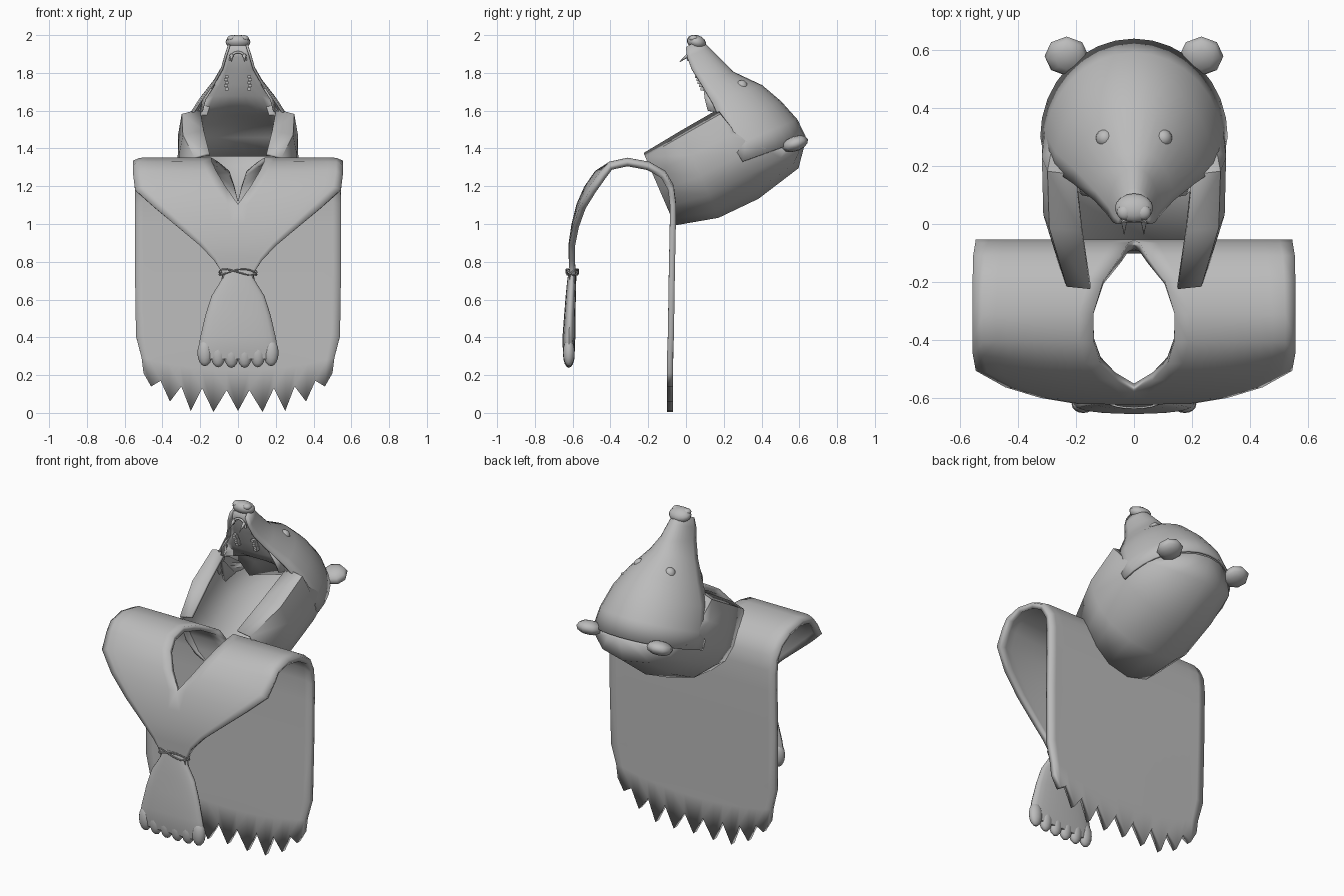
import bpy, bmesh, math
from mathutils import Vector

if "Cube" in bpy.data.objects:
    bpy.data.objects.remove(bpy.data.objects["Cube"])

grey = bpy.data.materials.new("hide grey")
grey.diffuse_color = (0.5, 0.5, 0.5, 1)
grey.use_nodes = True
grey.node_tree.nodes["Principled BSDF"].inputs["Base Color"].default_value = grey.diffuse_color


def finish(name, bm, angle=50):
    bmesh.ops.recalc_face_normals(bm, faces=bm.faces)
    me = bpy.data.meshes.new(name)
    bm.to_mesh(me)
    bm.free()
    ob = bpy.data.objects.new(name, me)
    bpy.context.collection.objects.link(ob)
    me.materials.append(grey)
    bpy.ops.object.select_all(action='DESELECT')
    bpy.context.view_layer.objects.active = ob
    ob.select_set(True)
    bpy.ops.object.shade_smooth_by_angle(angle=math.radians(angle))
    return ob


def loft(name, rows, mirror=True, thick=0.0, offset=0.0, ring=False, caps=False):
    """Skin rows of points; optionally mirror across x and thicken."""
    bm = bmesh.new()
    vs = [[bm.verts.new(p) for p in r] for r in rows]
    n = len(rows[0])
    for a, b in zip(vs, vs[1:]):
        for i in range(n if ring else n - 1):
            j = (i + 1) % n
            bm.faces.new((a[i], a[j], b[j], b[i]))
    if caps:
        bm.faces.new(vs[0])
        bm.faces.new(vs[-1])
    if mirror:
        geo = bmesh.ops.duplicate(bm, geom=bm.verts[:] + bm.edges[:] + bm.faces[:])["geom"]
        for v in geo:
            if isinstance(v, bmesh.types.BMVert):
                v.co.x *= -1
        bmesh.ops.remove_doubles(bm, verts=bm.verts, dist=0.0005)
    ob = finish(name, bm)
    if thick:
        m = ob.modifiers.new("thickness", 'SOLIDIFY')
        m.thickness, m.offset = thick, offset
    return ob


def ball(name, loc, size, tilt=0.0, seg=16, rings=8):
    bm = bmesh.new()
    bmesh.ops.create_uvsphere(bm, u_segments=seg, v_segments=rings, radius=1)
    bmesh.ops.scale(bm, vec=size, verts=bm.verts)
    ob = finish(name, bm, 60)
    ob.location, ob.rotation_euler.x = loc, tilt
    return ob


def cord(name, pts, r, cyclic=False):
    cu = bpy.data.curves.new(name, 'CURVE')
    cu.dimensions, cu.bevel_depth, cu.bevel_resolution = '3D', r, 1
    sp = cu.splines.new('POLY')
    sp.points.add(len(pts) - 1)
    for p, c in zip(sp.points, pts):
        p.co = (*c, 1)
    sp.use_cyclic_u = cyclic
    cu.materials.append(grey)
    bpy.context.collection.objects.link(bpy.data.objects.new(name, cu))


# Cape: one sheet from the ragged hem, over the shoulders, to the knot
teeth_x = [0, .06, .13, .19, .25, .30, .36, .41, .46, .50]
teeth_z = [.01, .12, .005, .13, .01, .14, .06, .17, .14, .21]
# y, z, outer half width, neck hole half width
path = [(-.08, .42, .54, 0), (-.075, .75, .545, 0), (-.07, 1.0, .545, 0), (-.07, 1.12, .545, 0),
        (-.08, 1.20, .545, .02), (-.12, 1.27, .55, .045), (-.2, 1.315, .55, .105),
        (-.31, 1.335, .55, .14), (-.4, 1.315, .55, .138), (-.47, 1.27, .55, .115),
        (-.525, 1.19, .54, .065), (-.565, 1.10, .44, 0), (-.59, 1.0, .32, 0),
        (-.605, .9, .2, 0), (-.605, .82, .125, 0), (-.6, .75, .08, 0), (-.6, .7, .085, 0)]
rows = [[(x, -.085, z) for x, z in zip(teeth_x, teeth_z)],
        [(x * 1.02, -.085, .23 + .06 * (x / .5) ** 2) for x in teeth_x]]
for y, z, w, h in path:
    row = []
    for t in (x / .5 for x in teeth_x):
        x = h + (w - h) * t
        curl = .035 * (x / .55) ** 3 if y < -.45 else 0
        row.append((x, y + curl, z - (.015 if t == 1 else 0)))
    rows.append(row)
loft("cape", rows, thick=.032)

# Gathered paw below the knot, with toes
paw = []
for z, w, t, y in [(.76, .075, .02, -.6), (.7, .09, .024, -.605), (.62, .14, .027, -.61),
                   (.52, .172, .03, -.615), (.4, .2, .034, -.62), (.33, .212, .032, -.62),
                   (.285, .205, .024, -.62)]:
    ring = []
    for i in range(24):
        a = i * math.tau / 24
        ring.append((w * math.cos(a), y + t * math.copysign(abs(math.sin(a)) ** .7, math.sin(a)), z))
    paw.append(ring)
loft("front_paw", paw, mirror=False, ring=True, caps=True)
for i in range(6):
    x = -.175 + .07 * i
    ball("toe", (x, -.62, .31 + .3 * x ** 2), (.04, .031, .072))

# Cord tied round the gather
for k, s in enumerate((1, -1)):
    pts = []
    for i in range(20):
        a = i * math.tau / 20
        pts.append((.1 * math.cos(a), -.602 + .032 * math.sin(a), .745 + s * .016 * math.sin(2 * a + k)))
    cord("tie_cord", pts, .004, True)

# Hood: open trough from the neck, closing onto the back of the skull
along = [0, .05, .28, .52, .74, .92, 1]
width = [0, .85, 1, 1, .85, .52, 0]
hood = []
for (y0, z0), (y1, z1), w0, wm in [((-.22, 1.37), (-.06, 1.0), .15, .24),
                                   ((-.02, 1.49), (.17, 1.04), .18, .305),
                                   ((.17, 1.60), (.38, 1.14), .2, .31),
                                   ((.23, 1.50), (.59, 1.30), .26, .29)]:
    hood.append([(w0 if t == 0 else w0 * (1 - f) + wm * f if t < .2 else wm * f,
                  y0 + (y1 - y0) * t, z0 + (z1 - z0) * t) for t, f in zip(along, width)])
arch = [i * math.pi / 12 for i in range(7)]
hood.append([(.3 * math.cos(a), .30 + .325 * math.sin(a), 1.345 + .095 * math.sin(a)) for a in arch])
loft("hood", hood, thick=.015)

# Head shell: arches from the nose to the crown (top, side edge, half width)
head_rows = [((.07, 1.975), (.0, 1.935), .05), ((.12, 1.93), (.005, 1.885), .066),
             ((.19, 1.86), (.03, 1.82), .085), ((.25, 1.80), (.08, 1.74), .13),
             ((.40, 1.73), (.14, 1.64), .205), ((.50, 1.645), (.185, 1.54), .27),
             ((.585, 1.55), (.25, 1.41), .308), ((.633, 1.45), (.30, 1.33), .317)]
head = []
for (yt, zt), (yb, zb), w in head_rows:
    head.append([(w * math.sin(a), yb + (yt - yb) * math.cos(a), zb + (zt - zb) * math.cos(a))
                 for a in [i * math.pi / 16 for i in range(9)]])
loft("head", head, thick=.012)

# Palate and throat lining, curving back under the skull to meet the hood
under = [(.02, 1.945, .045), (.035, 1.885, .06), (.05, 1.82, .08), (.09, 1.74, .125),
         (.11, 1.68, .17), (.16, 1.625, .2), (.26, 1.58, .22), (.38, 1.53, .24),
         (.48, 1.46, .24), (.54, 1.36, .22)]
lining = []
for y, z, w in under:
    bend = .03 if z > 1.6 else -.12
    lining.append([(w * i / 4, y + bend * (i / 4) ** 2 * (z < 1.75), z) for i in range(5)])
loft("throat", lining, thick=.008)
# Jaw skin standing at each side of the throat
loft("jaw_skin", [[(.125, .09, 1.74), (.135, .13, 1.74)], [(.175, .1, 1.66), (.185, .15, 1.66)],
                  [(.19, .115, 1.6), (.2, .17, 1.59)]], thick=.01)

# Lip: upper rim of the small open mouth
cord("lip", [(.042 * math.cos(a), .012, 1.865 + .045 * math.sin(a))
             for a in [i * math.pi / 10 for i in range(11)]], .007)

# Nose
ball("nose", (0, .055, 1.963), (.066, .052, .037), -.3)
for s in (1, -1):
    ball("nostril", (s * .032, .04, 1.982), (.026, .026, .018))
    # Eyes and ears
    ball("eye", (s * .1, .295, 1.728), (.032, .032, .034))
    ball("ear", (s * .232, .578, 1.425), (.076, .072, .04), .35, 8, 6)
    # Fangs
    bm = bmesh.new()
    bmesh.ops.create_cone(bm, cap_ends=True, segments=8, radius1=.011, radius2=.001, depth=.06)
    fang = finish("fang", bm)
    fang.location = (s * .034, -.012, 1.875)
    fang.rotation_euler = Vector((0, -.8, -.6)).to_track_quat('Z', 'Y').to_euler()
    # Back teeth
    for i in range(5):
        bm = bmesh.new()
        bmesh.ops.create_cube(bm, size=1)
        bmesh.ops.scale(bm, vec=(.02, .025, .014), verts=bm.verts)
        finish("back_tooth", bm).location = (s * (.06 + .003 * (i % 2)), .088 - .007 * i, 1.715 + .016 * i)
